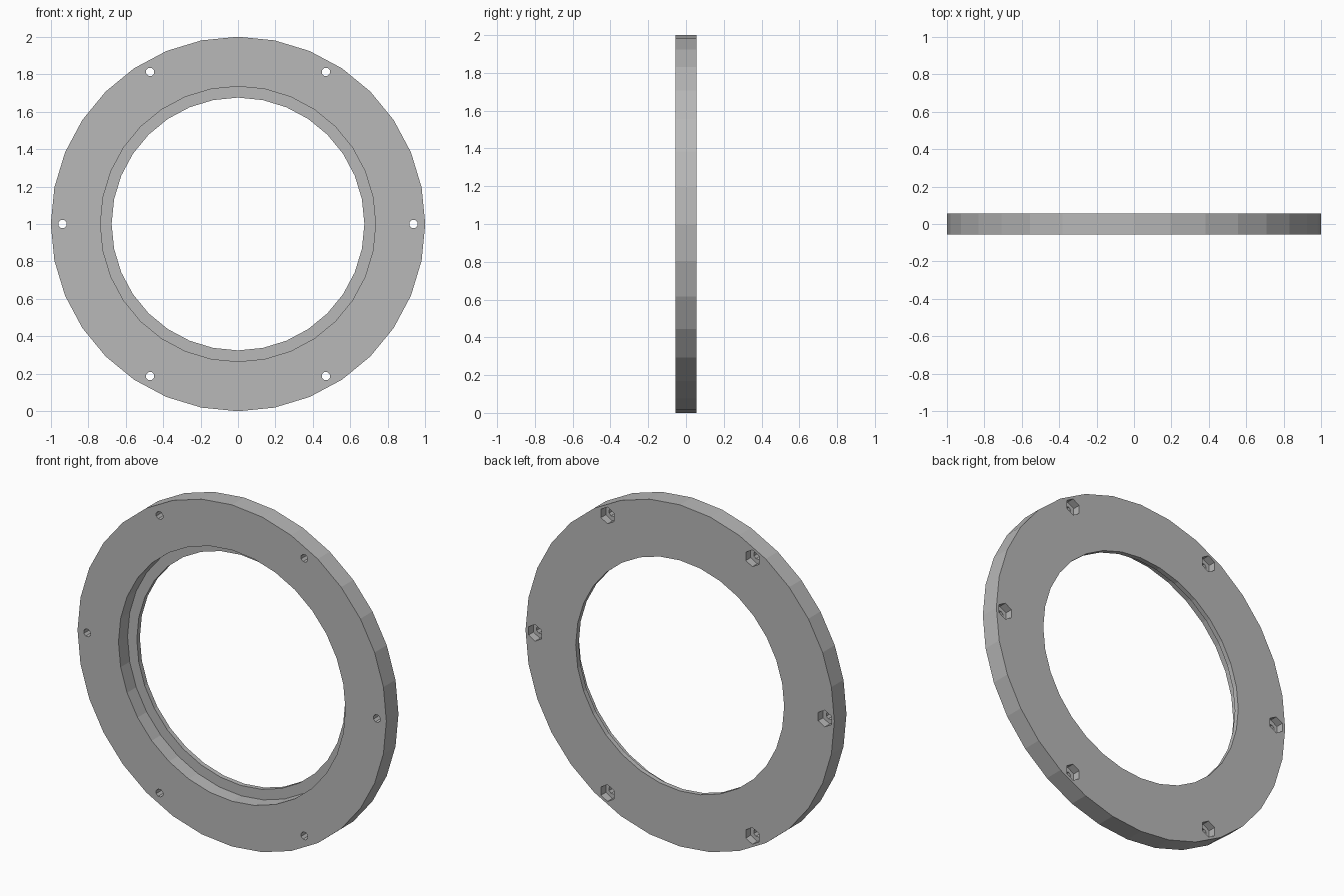
import bpy, math
from mathutils import Matrix

if "Cube" in bpy.data.objects:
    bpy.data.objects.remove(bpy.data.objects["Cube"])

HALF = 0.056     # half the flange thickness
LEDGE = 0.028    # where the front counterbore ends
BOLTS = 6

grey = bpy.data.materials.new("plain grey")
grey.use_nodes = True
colour = (0.48, 0.48, 0.48, 1)
grey.diffuse_color = colour
grey.node_tree.nodes["Principled BSDF"].inputs["Base Color"].default_value = colour


def disc(name, radius, y0, y1, sides, centre=(0, 1), turn=0):
    """Prism lying along y, from y0 to y1."""
    bpy.ops.mesh.primitive_cylinder_add(vertices=sides, radius=radius, depth=y1 - y0)
    ob = bpy.context.object
    ob.name = name
    ob.data.transform(Matrix.Rotation(turn, 4, 'Z'))
    ob.data.transform(Matrix.Rotation(math.pi / 2, 4, 'X'))
    ob.data.transform(Matrix.Translation((centre[0], (y0 + y1) / 2, centre[1])))
    ob.data.materials.append(grey)
    return ob


def cut(target, cutter):
    """Subtract the cutter, then remove it."""
    mod = target.modifiers.new("cut", 'BOOLEAN')
    mod.operation = 'DIFFERENCE'
    mod.solver = 'EXACT'
    mod.object = cutter
    bpy.context.view_layer.objects.active = target
    bpy.ops.object.modifier_apply(modifier=mod.name)
    bpy.data.objects.remove(cutter)


# Flange ring with its stepped opening
flange = disc("flange_ring", 1, -HALF, HALF, 32)
cut(flange, disc("bore", 0.675, -0.2, 0.2, 32))
cut(flange, disc("counterbore", 0.735, -0.2, LEDGE, 32))

# Bolt holes, each with a hexagonal nut pocket on the back
for i in range(BOLTS):
    a = math.tau * i / BOLTS
    spot = (0.938 * math.cos(a), 1 + 0.938 * math.sin(a))
    cut(flange, disc("bolt_hole", 0.023, -0.2, 0.2, 8, spot, math.pi / 8))
    cut(flange, disc("nut_pocket", 0.049, HALF - 0.045, 0.2, 6, spot))
